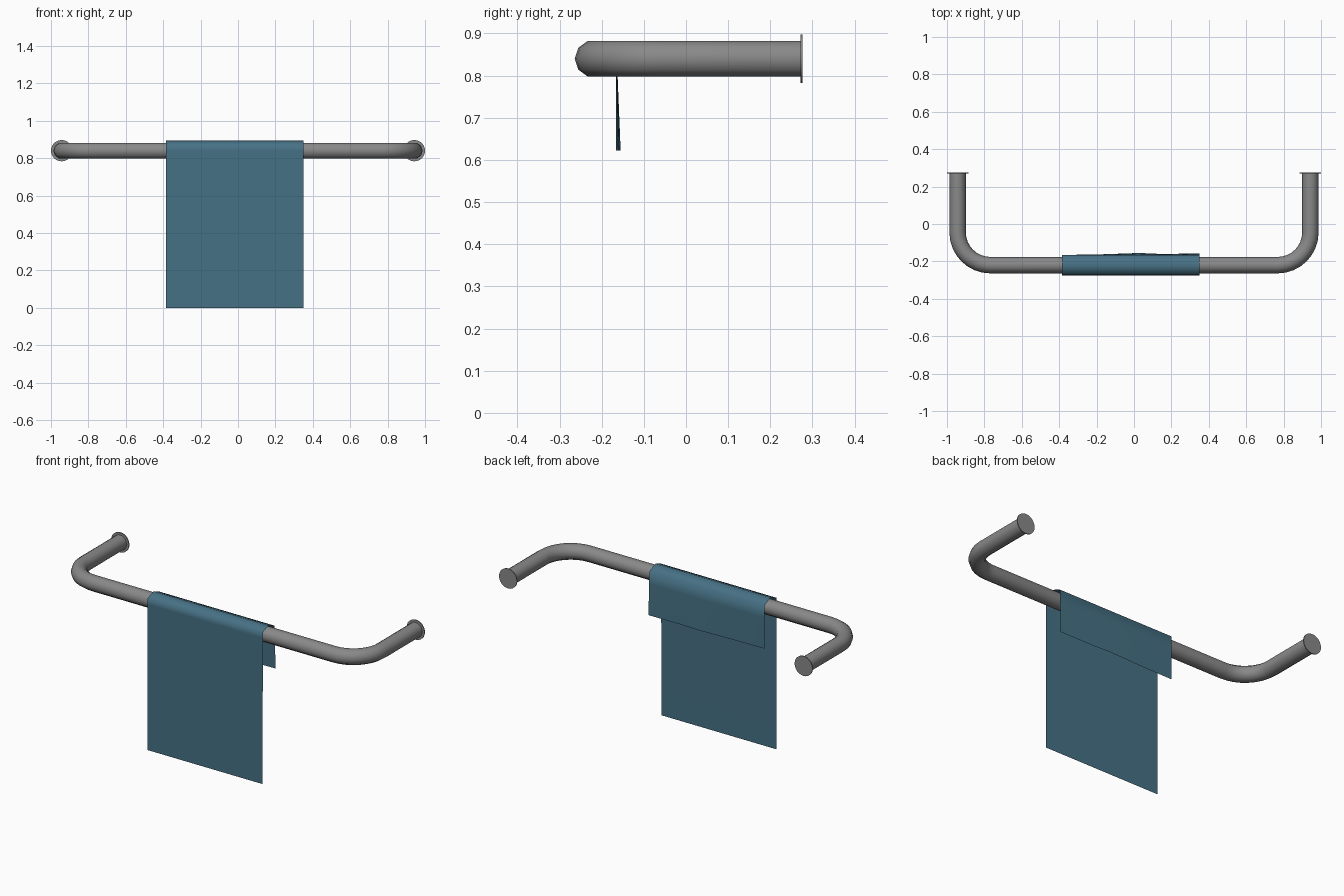
import bpy, bmesh, math
from mathutils import Vector

if "Cube" in bpy.data.objects:
    bpy.data.objects.remove(bpy.data.objects["Cube"])


def material(name, rgb):
    m = bpy.data.materials.new(name)
    m.diffuse_color = (*rgb, 1)
    m.use_nodes = True
    m.node_tree.nodes["Principled BSDF"].inputs["Base Color"].default_value = m.diffuse_color
    return m


grey = material("grey_metal", (0.25, 0.25, 0.25))
teal = material("teal_cloth", (0.062, 0.165, 0.235))


def finish(name, bm, mat, angle=40):
    mesh = bpy.data.meshes.new(name)
    bm.to_mesh(mesh)
    bm.free()
    mesh.materials.append(mat)
    ob = bpy.data.objects.new(name, mesh)
    bpy.context.collection.objects.link(ob)
    bpy.ops.object.select_all(action='DESELECT')
    ob.select_set(True)
    bpy.context.view_layer.objects.active = ob
    bpy.ops.object.shade_smooth_by_angle(angle=math.radians(angle))
    return ob


# Rail: ten-sided tube swept along a U-shaped path
RX, RY, RZ, R, BEND, BACK = 0.943, -0.22, 0.84, 0.044, 0.175, 0.272
right = [Vector((RX - BEND + BEND * math.sin(a), RY + BEND - BEND * math.cos(a), RZ))
         for a in (math.radians(90) * i / 8 for i in range(9))]
right.append(Vector((RX, BACK, RZ)))
path = [Vector((-p.x, p.y, p.z)) for p in reversed(right)] + right

bm = bmesh.new()
rings = []
up = Vector((0, 0, 1))
for i, p in enumerate(path):
    t = (path[min(i + 1, len(path) - 1)] - path[max(i - 1, 0)]).normalized()
    if i in (0, len(path) - 1):
        t = Vector((0, -1 if i == 0 else 1, 0))
    elif i in (len(path) // 2 - 1, len(path) // 2):
        t = Vector((1, 0, 0))
    side = t.cross(up)
    rings.append([bm.verts.new(p + R * (math.cos(k * math.tau / 10) * side
                                        + math.sin(k * math.tau / 10) * up))
                  for k in range(10)])
for a, b in zip(rings, rings[1:]):
    for k in range(10):
        n = (k + 1) % 10
        bm.faces.new((a[k], a[n], b[n], b[k]))
bmesh.ops.recalc_face_normals(bm, faces=bm.faces)
finish("rail", bm, grey, 45)

# Wall flanges: thin discs closing both rail ends
for name, s in (("left_flange", -1), ("right_flange", 1)):
    bm = bmesh.new()
    bmesh.ops.create_cone(bm, cap_ends=True, segments=24, radius1=0.057, radius2=0.057, depth=0.005)
    for v in bm.verts:
        x, y, z = v.co
        v.co = (s * RX + x, 0.2735 + z, RZ + y)
    bmesh.ops.recalc_face_normals(bm, faces=bm.faces)
    finish(name, bm, grey)

# Towel: cloth strip folded over the rail, back hem slightly wavy
profile = [(-0.275, 0.0), (-0.275, 0.36), (-0.273, 0.84), (-0.273, 0.875),
           (-0.222, 0.895), (-0.166, 0.872), (-0.164, 0.80), (-0.161, 0.622)]
columns = [(-0.385, -0.005), (-0.2, -0.002), (0.03, 0.006), (0.14, 0.001), (0.35, 0.003)]
bm = bmesh.new()
grid = []
for y, z in profile:
    back = max(0, (0.872 - z) / 0.25) if y > -0.2 else 0
    grid.append([bm.verts.new((x, y + wave * back, z)) for x, wave in columns])
for a, b in zip(grid, grid[1:]):
    for i in range(len(columns) - 1):
        bm.faces.new((a[i], a[i + 1], b[i + 1], b[i]))
finish("towel", bm, teal, 80)
